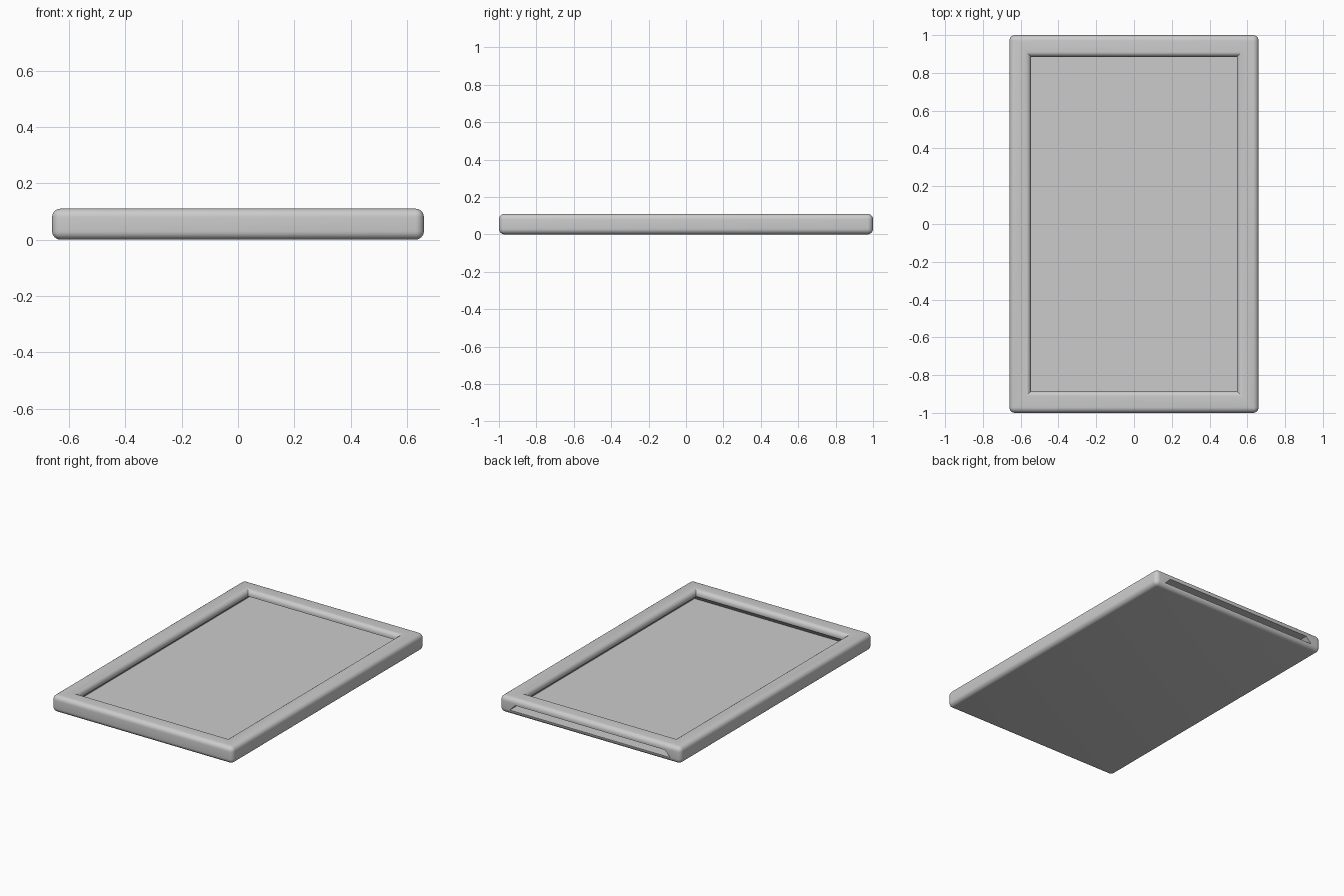
import bpy, bmesh, math

if "Cube" in bpy.data.objects:
    bpy.data.objects.remove(bpy.data.objects["Cube"])

W, L, H = 0.66, 1.0, 0.11        # half width, half length, thickness
OX, OY = 0.545, 0.885            # half size of the opening
FLOOR, LIP, R = 0.03, 0.07, 0.03  # recess floor, underside of lip, rounding

grey = bpy.data.materials.new("light grey")
grey.diffuse_color = (0.6, 0.6, 0.6, 1)
grey.use_nodes = True
grey.node_tree.nodes["Principled BSDF"].inputs["Base Color"].default_value = grey.diffuse_color


def ring_solid(name, rings):
    """Closed solid through stacked rectangles (x half, y min, y max, z)."""
    bm = bmesh.new()
    loops = [[bm.verts.new(p) for p in
              ((-x, y0, z), (x, y0, z), (x, y1, z), (-x, y1, z))]
             for x, y0, y1, z in rings]
    for a, b in zip(loops, loops[1:]):
        for i in range(4):
            j = (i + 1) % 4
            bm.faces.new((a[i], a[j], b[j], b[i]))
    bm.faces.new(loops[0][::-1])
    bm.faces.new(loops[-1])
    bmesh.ops.recalc_face_normals(bm, faces=bm.faces)
    me = bpy.data.meshes.new(name)
    bm.to_mesh(me)
    bm.free()
    ob = bpy.data.objects.new(name, me)
    bpy.context.collection.objects.link(ob)
    me.materials.append(grey)
    return ob


# Tray body with rounded outer edges
body = ring_solid("tray_frame", [(W, -L, L, 0), (W, -L, L, H)])
bevel = body.modifiers.new("rounded_edges", 'BEVEL')
bevel.width, bevel.segments = R, 6

# Top opening with a rounded rim
rim = [(OX, -OY, OY, 0.05), (OX, -OY, OY, H - R)]
for i in range(1, 7):
    t = i / 6 * math.pi / 2
    d = R * (1 - math.cos(t))
    rim.append((OX + d, -OY - d, OY + d, H - R + R * math.sin(t)))
rim.append((OX + R, -OY - R, OY + R, H + 0.05))
opening = ring_solid("opening_cutter", rim)

# Dovetail groove that runs out through the back as a slot
slot = ring_solid("slot_cutter", [(OX + 0.04, -OY - 0.04, L + 0.1, FLOOR),
                                  (OX, -OY, L + 0.1, LIP)])

for cutter in (opening, slot):
    mod = body.modifiers.new(cutter.name, 'BOOLEAN')
    mod.operation, mod.solver, mod.object = 'DIFFERENCE', 'EXACT', cutter
    cutter.hide_render = True
    cutter.hide_set(True)

# Apply the cuts, drop the cutters and smooth the roundings
bpy.context.view_layer.objects.active = body
body.select_set(True)
for mod in list(body.modifiers):
    bpy.ops.object.modifier_apply(modifier=mod.name)
for cutter in (opening, slot):
    bpy.data.objects.remove(cutter)
bpy.ops.object.shade_smooth_by_angle(angle=math.radians(30))
